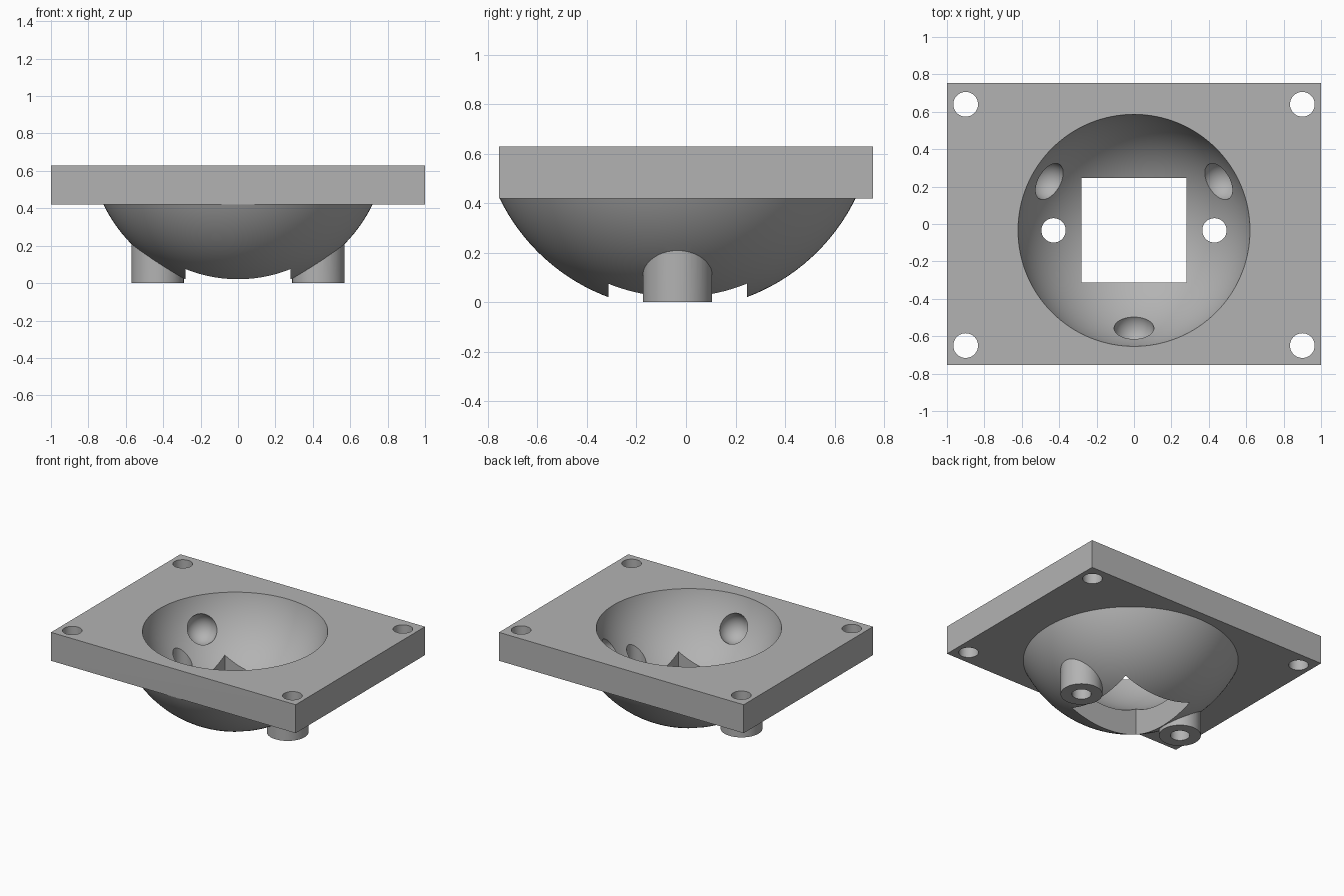
import bpy
import bmesh
from math import cos, sin, radians, sqrt
from mathutils import Matrix, Vector

cube = bpy.data.objects.get("Cube")
if cube:
    bpy.data.objects.remove(cube, do_unlink=True)

PLATE_X, PLATE_Y, PLATE_LOW, PLATE_TOP = 1.0, 0.755, 0.42, 0.63
CENTRE = Vector((0, -0.034, 0.77))   # shared centre of bowl and ball
OUTER_R, INNER_R = 0.80, 0.636

grey = bpy.data.materials.new("plain grey")
grey.use_nodes = True
colour = (0.45, 0.45, 0.45, 1)
grey.diffuse_color = colour
grey.node_tree.nodes["Principled BSDF"].inputs["Base Color"].default_value = colour


def make(name, build):
    """Fill a new mesh object using a bmesh building function."""
    bm = bmesh.new()
    build(bm)
    mesh = bpy.data.meshes.new(name)
    bm.to_mesh(mesh)
    bm.free()
    mesh.materials.append(grey)
    obj = bpy.data.objects.new(name, mesh)
    bpy.context.collection.objects.link(obj)
    return obj


def box(name, low, high):
    low, high = Vector(low), Vector(high)
    size = Matrix.Diagonal((*(high - low), 1))
    place = Matrix.Translation((low + high) / 2) @ size
    return make(name, lambda bm: bmesh.ops.create_cube(bm, size=1, matrix=place))


def cylinder(name, x, y, low, high, radius):
    place = Matrix.Translation((x, y, (low + high) / 2))
    return make(name, lambda bm: bmesh.ops.create_cone(
        bm, cap_ends=True, segments=64, radius1=radius, radius2=radius,
        depth=high - low, matrix=place))


def ball(name, centre, radius, segments, cut_z=None):
    def build(bm):
        bmesh.ops.create_uvsphere(bm, u_segments=segments, v_segments=segments // 2,
                                  radius=radius, matrix=Matrix.Translation(centre))
        if cut_z is not None:
            geom = bm.verts[:] + bm.edges[:] + bm.faces[:]
            cut = bmesh.ops.bisect_plane(bm, geom=geom, plane_co=(0, 0, cut_z),
                                         plane_no=(0, 0, 1), clear_outer=True)
            rim = [e for e in cut["geom_cut"] if isinstance(e, bmesh.types.BMEdge)]
            bmesh.ops.contextual_create(bm, geom=rim)
            bmesh.ops.recalc_face_normals(bm, faces=bm.faces[:])
    return make(name, build)


def combine(body, tool, operation):
    """Apply a boolean to the body and discard the tool."""
    mod = body.modifiers.new(operation, "BOOLEAN")
    mod.operation, mod.solver, mod.object = operation, "EXACT", tool
    bpy.context.view_layer.objects.active = body
    bpy.ops.object.modifier_apply(modifier=mod.name)
    bpy.data.objects.remove(tool, do_unlink=True)


# Mounting plate with the bowl hanging below it
body = box("ball_socket_housing", (-PLATE_X, -PLATE_Y, PLATE_LOW),
           (PLATE_X, PLATE_Y, PLATE_TOP))
combine(body, ball("bowl", CENTRE, OUTER_R, 128, PLATE_LOW + 0.004), "UNION")

# Screw bosses under the bowl
for side in (-1, 1):
    boss = cylinder("boss", side * 0.43, CENTRE.y, 0, 0.34, 0.14)
    combine(body, boss, "UNION")

# Ball cavity and square window through the bottom
combine(body, ball("cavity", CENTRE, INNER_R, 128), "DIFFERENCE")
window = box("window", (-0.28, CENTRE.y - 0.28, -0.1), (0.28, CENTRE.y + 0.28, 0.5))
combine(body, window, "DIFFERENCE")

# Boss bores and plate corner holes
for side in (-1, 1):
    combine(body, cylinder("bore", side * 0.43, CENTRE.y, -0.1, 0.5, 0.065), "DIFFERENCE")
    for y in (-0.65, 0.64):
        combine(body, cylinder("hole", side * 0.9, y, 0.3, 0.8, 0.066), "DIFFERENCE")

# Three bearing dimples, evenly spaced around the cavity
reach = 0.53
drop = sqrt(INNER_R ** 2 - reach ** 2)
for angle in (30, 150, 270):
    a = radians(angle)
    spot = CENTRE + Vector((reach * cos(a), reach * sin(a), -drop))
    combine(body, ball("dimple", spot, 0.107, 48), "DIFFERENCE")

# Smooth curved walls, crisp edges
bpy.ops.object.select_all(action="DESELECT")
body.select_set(True)
bpy.context.view_layer.objects.active = body
bpy.ops.object.shade_smooth_by_angle(angle=radians(30))
